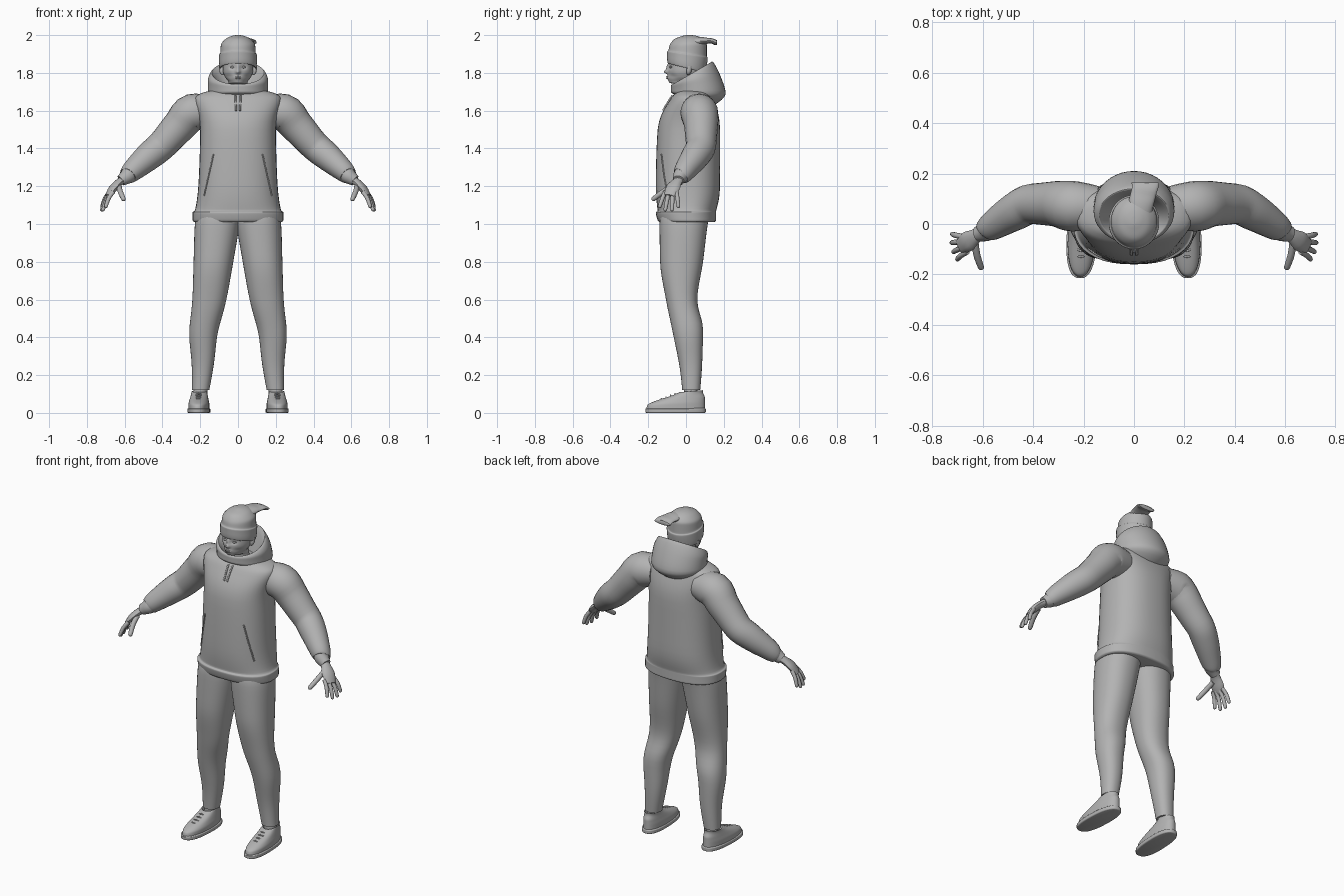
import bpy, bmesh, math
from math import sin, cos, pi, exp
from mathutils import Vector
from mathutils.bvhtree import BVHTree

cube = bpy.data.objects.get("Cube")
if cube:
    bpy.data.objects.remove(cube)

shade = (.45, .45, .45, 1)
grey = bpy.data.materials.new("plain grey")
grey.use_nodes = True
grey.diffuse_color = shade
grey.node_tree.nodes["Principled BSDF"].inputs["Base Color"].default_value = shade


def slope(before, here, after):
    """Gentle tangent that never overshoots its neighbours."""
    left, right = here - before, after - here
    if left * right <= 0:
        return 0
    return math.copysign(min(abs(left + right) / 2, 2 * abs(left), 2 * abs(right)), left)


def smooth(rows, steps):
    """Pass a soft curve through the rows."""
    result = []
    final = len(rows) - 1
    for i in range(final):
        near = list(zip(rows[max(i - 1, 0)], rows[i], rows[i + 1], rows[min(i + 2, final)]))
        for step in range(steps):
            t = step / steps
            ease = t * t * (3 - 2 * t)
            result.append([b + (c - b) * ease + t * (1 - t) ** 2 * slope(a, b, c)
                           - t * t * (1 - t) * slope(b, c, d) for a, b, c, d in near])
    return result + [list(rows[-1])]


def loft(name, rings, mirror):
    """Skin a list of rings, closed at both ends."""
    bm = bmesh.new()
    loops = [[bm.verts.new(point) for point in ring] for ring in rings]
    for lower, upper in zip(loops, loops[1:]):
        for j in range(len(lower)):
            bm.faces.new((lower[j - 1], lower[j], upper[j], upper[j - 1]))
    bm.faces.new(loops[0])
    bm.faces.new(loops[-1])
    bmesh.ops.recalc_face_normals(bm, faces=bm.faces)
    mesh = bpy.data.meshes.new(name)
    bm.to_mesh(mesh)
    bm.free()
    mesh.materials.append(grey)
    obj = bpy.data.objects.new(name, mesh)
    bpy.context.collection.objects.link(obj)
    bpy.ops.object.select_all(action='DESELECT')
    obj.select_set(True)
    bpy.context.view_layer.objects.active = obj
    bpy.ops.object.shade_smooth_by_angle(angle=math.radians(40))
    if mirror:
        obj.modifiers.new("Mirror", 'MIRROR').use_mirror_merge = False
    return obj


def power(value, exponent):
    return math.copysign(abs(value) ** exponent, value)


def body(name, rows, square=1, sides=40, steps=5, shift=None):
    """Rows: height, half width, front y, back y, optional rise to the back.
    A shift rule places the part to one side and mirrors it."""
    rings = []
    for z, half, front, back, rise in smooth([[*row, 0][:5] for row in rows], steps):
        ring = []
        for j in range(sides):
            angle = 2 * pi * j / sides
            depth = (1 - power(cos(angle), square)) / 2
            x = half * power(sin(angle), square)
            y = front + (back - front) * depth
            ring.append((x + (shift(y, z) if shift else 0), y, z + rise * depth))
        rings.append(ring)
    return loft(name, rings, shift is not None)


def tube(name, rows, side=(0, 1, 0), sides=12, steps=4, mirror=True):
    """Rows: x, y, z, half size along the side vector, optional half size across it."""
    rows = smooth(rows, steps)
    points = [Vector(row[:3]) for row in rows]
    rings = []
    for i, row in enumerate(rows):
        along = (points[min(i + 1, len(points) - 1)] - points[max(i - 1, 0)]).normalized()
        wide = Vector(side)
        wide = (wide - along * wide.dot(along)).normalized()
        thick = along.cross(wide)
        angles = [2 * pi * j / sides for j in range(sides)]
        rings.append([points[i] + wide * row[3] * cos(a) + thick * row[-1] * sin(a) for a in angles])
    return loft(name, rings, mirror)


# Hooded top: body with a hem band
torso = body("sweatshirt_body", [
    (1.01, .23, -.14, .15), (1.02, .24, -.15, .16), (1.06, .24, -.16, .16), (1.07, .23, -.15, .16),
    (1.2, .21, -.16, .18), (1.5, .2, -.15, .18), (1.65, .23, -.09, .15),
    (1.69, .2, -.06, .13), (1.71, .12, -.04, .1)], square=.85)
cloth = BVHTree.FromPolygons([v.co for v in torso.data.vertices],
                             [p.vertices for p in torso.data.polygons])


def cord_on_chest(name, start, end, radius):
    """A thin cord lying on the front of the top, from one (x, z) to another."""
    rows = []
    for step in range(7):
        x, z = Vector(start).lerp(Vector(end), step / 6)
        hit = cloth.ray_cast(Vector((x, -1, z)), Vector((0, 1, 0)))[0]
        rows.append((x, hit.y - radius / 2, z, radius))
    tube(name, rows, side=(1, 0, 0))


cord_on_chest("pocket_welts", (.13, 1.37), (.18, 1.15), .004)
cord_on_chest("drawstrings", (.014, 1.68), (.01, 1.6), .005)

# Sleeves with gathered cuffs
tube("sleeves", [(.14, .07, 1.6, .08), (.24, .07, 1.59, .1), (.31, .08, 1.52, .09),
                 (.4, .08, 1.42, .08), (.47, .05, 1.36, .075), (.55, 0, 1.29, .06),
                 (.58, -.02, 1.26, .05), (.59, -.03, 1.25, .04), (.62, -.04, 1.23, .03)], sides=24)

# Hands: flat palms and fanned fingers
across = Vector((-.02, -.06, 0))
tube("palms", [(.6, -.03, 1.24, .025, .02), (.63, -.05, 1.22, .03, .02),
               (.66, -.07, 1.19, .04, .02), (.69, -.09, 1.15, .03, .01)], side=across)


def finger(name, knuckle, tip, radius, side):
    bent = knuckle.lerp(tip, .5) + Vector((.005, 0, .005))
    end = tip + (tip - bent).normalized() * radius / 2
    tube(name, [(*knuckle, radius), (*bent, radius), (*tip, radius * .8), (*end, radius / 5)], side)


little_knuckle, little_tip = Vector((.68, -.05, 1.17)), Vector((.72, -.04, 1.09))
for i, name in enumerate(["little", "ring", "middle", "index"]):
    knuckle = little_knuckle + across * i / 3
    tip = little_tip.lerp(Vector((.7, -.14, 1.09)), i / 3)
    tip = knuckle.lerp(tip, 1 + .25 * sin(pi * i / 3))
    finger(name + "_fingers", knuckle, tip, .011, across)
finger("thumbs", Vector((.63, -.07, 1.2)), Vector((.605, -.175, 1.13)), .014, (1, 0, 0))

# Hood lying open behind the neck
body("hood", [(1.68, .12, -.05, .15, -.05), (1.7, .16, -.08, .21, -.01), (1.73, .16, -.08, .18, .06),
              (1.74, .14, -.07, .14, .12), (1.73, .13, -.06, .13, .12), (1.69, .08, -.04, .09, .02)])

# Neck and head, with the face pushed into shape by soft bumps
head = body("head", [(1.66, .06, -.03, .07), (1.73, .05, -.03, .07), (1.75, .05, -.09, .07),
                     (1.78, .07, -.095, .08), (1.82, .08, -.095, .09), (1.9, .08, -.08, .1)],
            sides=80, steps=10)
bumps = {"nose": (0, 1.805, .011, .011, -.02), "bridge": (0, 1.83, .008, .02, -.01),
         "eye_sockets": (.03, 1.83, .016, .01, .011), "cheeks": (.05, 1.78, .02, .015, .006),
         "mouth": (0, 1.775, .02, .01, -.006)}
for v in head.data.vertices:
    if v.co.y < 0 and v.co.z > 1.74:
        for x, z, wide, tall, push in bumps.values():
            v.co.y += push * exp(-((abs(v.co.x) - x) / wide) ** 2 - ((v.co.z - z) / tall) ** 2)
for name, z in (("upper_lip", 1.779), ("lower_lip", 1.771)):
    tube(name, [(-.02, -.09, 1.775, .002), (0, -.101, z, .004), (.02, -.09, 1.775, .002)],
         mirror=False)
tube("eyes", [(.02, -.079, 1.83, .002), (.03, -.081, 1.83, .006), (.042, -.075, 1.83, .002)])
tube("ears", [(.08, .01, 1.79, .005), (.085, .015, 1.81, .014, .008), (.085, .02, 1.84, .015, .008)])

# Knitted hat with a turned-up band and a floppy end
body("hat", [(1.86, .08, -.08, .09, -.05), (1.85, .095, -.095, .1, -.05), (1.88, .1, -.1, .11, -.04),
             (1.91, .1, -.1, .115, -.03), (1.92, .094, -.093, .11, -.03), (1.95, .09, -.085, .11),
             (1.98, .065, -.06, .09), (1.995, .035, -.02, .06), (2, .01, 0, .03)])
tube("hat_end", [(.02, .04, 1.96, .05, .03), (.03, .09, 1.97, .05, .02), (.04, .13, 1.97, .05, .014),
                 (.045, .16, 1.96, .055, .014), (.045, .165, 1.96, .05, .005)],
     side=(1, 0, 0), sides=20, mirror=False)


# Trouser legs, spreading downwards with the knees turned out
def leg_line(y, z):
    return .21 - .1 * z + .015 * exp(-((z - .42) / .12) ** 2)


def foot_line(y, z):
    return .205 - .04 * y


body("trouser_legs", [(1.06, .11, -.13, .13), (1, .118, -.14, .115), (.8, .105, -.137, .09),
                      (.6, .09, -.106, .06), (.44, .077, -.073, .09), (.25, .058, -.035, .085),
                      (.12, .046, -.02, .075)], square=.9, shift=leg_line)
body("ankles", [(.06, .036, -.01, .06), (.14, .036, -.01, .06)], shift=leg_line)

# Shoes: flat sole, sloping upper, laces
body("shoe_soles", [(0, .055, -.21, .1), (.005, .06, -.215, .105), (.02, .06, -.215, .105),
                    (.025, .05, -.2, .1)], square=.8, shift=foot_line)
body("shoe_uppers", [(.02, .055, -.21, .1), (.04, .055, -.205, .1, .01), (.06, .05, -.17, .1, .02),
                     (.09, .043, -.08, .09, .02), (.11, .04, -.03, .09, .01),
                     (.09, .03, -.02, .07, .01)], square=.9, shift=foot_line)
for i in range(4):
    y, z = -.13 + .024 * i, .07 + .009 * i
    middle = foot_line(y, z)
    tube("shoe_lace_" + str(i + 1), [(middle + s * .024, y + abs(s) * .01, z + .005 - abs(s) * .01, .004)
                                     for s in (-1, 0, 1)])
